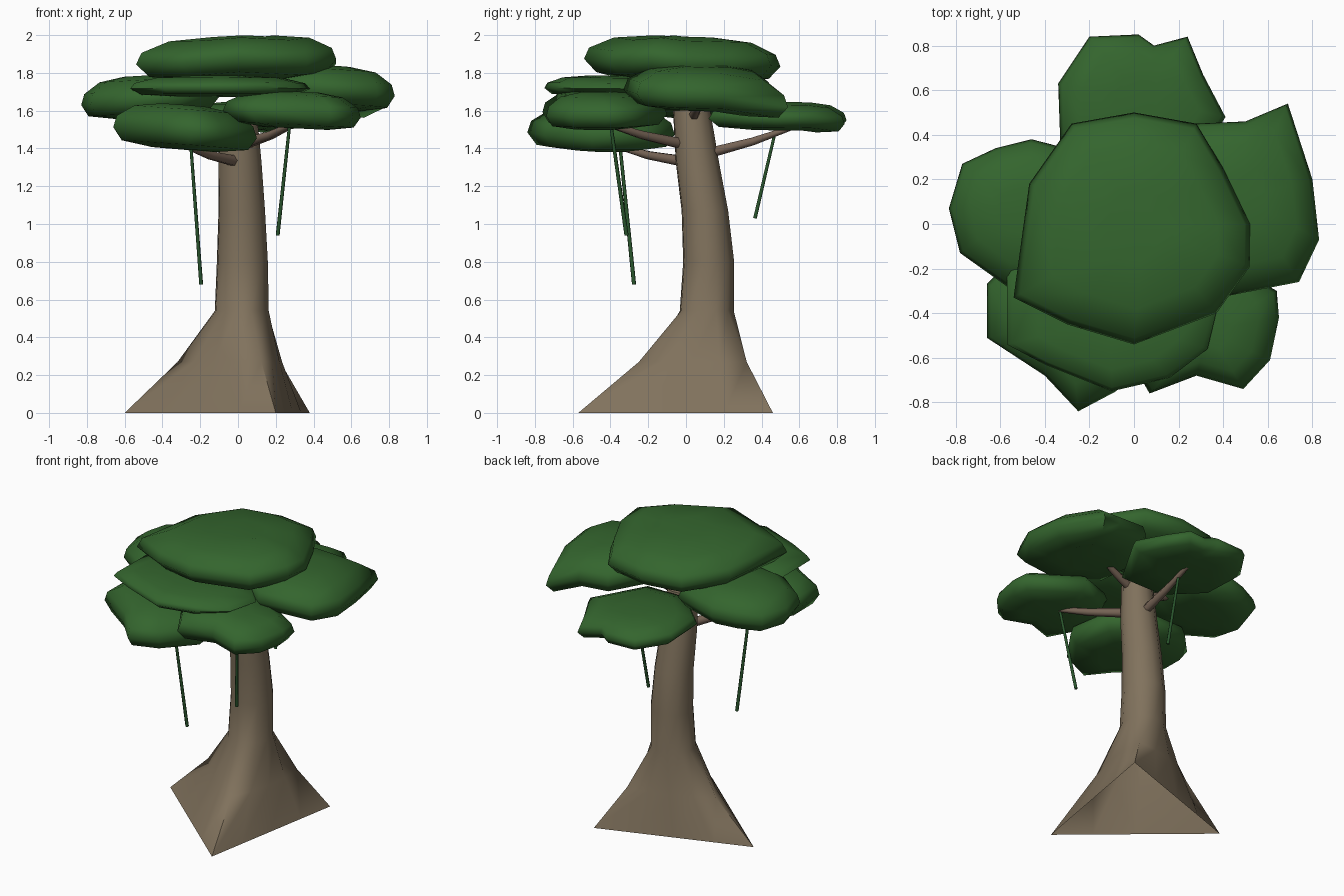
import bpy
import bmesh
import math
from mathutils import Vector

cube = bpy.data.objects.get("Cube")
if cube:
    bpy.data.objects.remove(cube, do_unlink=True)


def make_material(name, color):
    mat = bpy.data.materials.new(name)
    mat.use_nodes = True
    mat.diffuse_color = (*color, 1)
    mat.node_tree.nodes["Principled BSDF"].inputs["Base Color"].default_value = (*color, 1)
    return mat


bark = make_material("bark brown", (0.22, 0.17, 0.11))
branch_bark = make_material("branch brown", (0.18, 0.125, 0.09))
leaf = make_material("leaf green", (0.034, 0.13, 0.027))
vine_green = make_material("vine green", (0.022, 0.09, 0.025))


def loft(name, rings, mat, angle, closed_base=True):
    """Skin a stack of equal rings, cap the ends and smooth the result."""
    bm = bmesh.new()
    loops = [[bm.verts.new(p) for p in ring] for ring in rings]
    count = len(loops[0])
    for low, high in zip(loops, loops[1:]):
        for i in range(count):
            j = (i + 1) % count
            bm.faces.new((low[i], low[j], high[j], high[i]))
    if closed_base:
        bm.faces.new(loops[0][::-1])
    bm.faces.new(loops[-1])
    bmesh.ops.recalc_face_normals(bm, faces=bm.faces)
    mesh = bpy.data.meshes.new(name)
    bm.to_mesh(mesh)
    bm.free()
    mesh.materials.append(mat)
    obj = bpy.data.objects.new(name, mesh)
    bpy.context.collection.objects.link(obj)
    bpy.ops.object.select_all(action="DESELECT")
    obj.select_set(True)
    bpy.context.view_layer.objects.active = obj
    bpy.ops.object.shade_smooth_by_angle(angle=math.radians(angle))


def tube(name, points, radii, mat, sides=6):
    """Tapered tube along a short path."""
    pts = [Vector(p) for p in points]
    rings = []
    for i, p in enumerate(pts):
        along = pts[min(i + 1, len(pts) - 1)] - pts[max(i - 1, 0)]
        turn = along.to_track_quat("Z", "Y")
        rings.append([p + turn @ Vector((radii[i] * math.cos(a), radii[i] * math.sin(a), 0))
                      for a in (math.tau * k / sides for k in range(sides))])
    loft(name, rings, mat, 60)


# Trunk: a round stem that flares into a three-cornered foot, open below
corners = [Vector(c) for c in ((0.38, 0.46), (-0.6, 0.12), (0.2, -0.57))]
PER_SIDE = 4


def trunk_ring(z, cx, cy, radius, flare):
    ring = []
    for side in range(3):
        for k in range(PER_SIDE):
            t = k / PER_SIDE
            foot = corners[side].lerp(corners[(side + 1) % 3], t)
            a = math.radians(50 + 120 * (side + t))
            stem = Vector((cx + radius * math.cos(a), cy + radius * math.sin(a)))
            ring.append((*stem.lerp(foot, flare), z))
    return ring


loft("trunk", [trunk_ring(*row) for row in (
    (0, 0.02, 0.1, 0.15, 1),
    (0.27, 0.02, 0.11, 0.155, 0.4),
    (0.54, 0.02, 0.11, 0.145, 0),
    (0.8, 0.023, 0.12, 0.137, 0),
    (1.07, 0.02, 0.1, 0.125, 0),
    (1.33, 0.01, 0.06, 0.116, 0),
    (1.6, 0, 0.03, 0.1, 0))], bark, 80, closed_base=False)

# Branches: each bends upward a little from the trunk to its leaf clump
branches = {
    "front_right_branch": ((0, 0, 1.33), (-0.27, -0.36, 1.41)),
    "front_left_branch": ((0.02, 0, 1.42), (0.3, -0.42, 1.53)),
    "back_branch": ((0.02, 0.1, 1.37), (0.03, 0.56, 1.51)),
    "right_branch": ((0, 0.03, 1.54), (-0.35, 0.05, 1.66)),
    "left_branch": ((0, 0.03, 1.55), (0.35, 0.08, 1.68)),
}
for name, (start, end) in branches.items():
    a, b = Vector(start), Vector(end)
    middle = a.lerp(b, 0.55) - Vector((0, 0, 0.01))
    tube(name, (a, middle, b), (0.032, 0.024, 0.015), branch_bark)

# Hanging vines
vines = {
    "front_right_vine": ((-0.25, -0.35, 1.42), (-0.195, -0.275, 0.68)),
    "front_left_vine": ((0.275, -0.4, 1.54), (0.21, -0.315, 0.94)),
    "back_vine": ((0.03, 0.48, 1.52), (0.03, 0.365, 1.03)),
}
for name, ends in vines.items():
    tube(name, ends, (0.009, 0.011), vine_green)


# Leaf clumps: domed pads lofted from an outline, tilted along x and y.
# A third number on an outline point lifts or drops that corner.
PAD_PROFILE = ((0.45, 0), (0.88, 0.1), (1, 0.38), (0.95, 0.64), (0.7, 0.9), (0.3, 1))


def clump(name, low, high, tilt, outline):
    pts = [Vector(p).to_3d() for p in outline]
    mid = sum(pts, Vector()) / len(pts)
    mid.z = 0
    slope = Vector(tilt).to_3d()
    rings = []
    for scale, height in PAD_PROFILE:
        ring = []
        for p in pts:
            offset = (p - mid) * scale
            rise = low + (high - low) * height + offset.dot(slope)
            ring.append(mid + offset + Vector((0, 0, rise)))
        rings.append(ring)
    loft(name, rings, leaf, 80)


clump("crown_clump", 1.755, 1.99, (0.01, -0.02), (
    (0.52, -0.19, 0.02), (0.52, 0), (0.4, 0.25), (0.28, 0.45), (0, 0.5), (-0.28, 0.45),
    (-0.47, 0.18), (-0.54, -0.33), (-0.3, -0.45), (0, -0.54, 0.02), (0.37, -0.4)))
clump("left_clump", 1.605, 1.835, (-0.06, -0.03), (
    (0.83, -0.07), (0.8, 0.2), (0.69, 0.54, -0.05), (0.5, 0.46), (0.28, 0.45), (0.1, 0.2),
    (0.12, -0.15), (0.38, -0.33), (0.74, -0.26)))
clump("right_clump", 1.565, 1.785, (0.06, 0), (
    (-0.83, 0.07), (-0.78, -0.13), (-0.57, -0.28), (-0.3, -0.3), (-0.1, 0),
    (-0.15, 0.3), (-0.46, 0.38), (-0.62, 0.34), (-0.77, 0.27)))
clump("back_clump", 1.495, 1.645, (0, -0.01), (
    (0.41, 0.48), (0.31, 0.67), (0.24, 0.84, -0.02), (0.09, 0.8), (0.02, 0.85), (-0.2, 0.84),
    (-0.34, 0.63), (-0.33, 0.35), (-0.1, 0.12), (0.2, 0.12)))
clump("front_clump", 1.675, 1.785, (0, -0.01), (
    (0.38, -0.35), (0.33, -0.56), (0.16, -0.69), (-0.1, -0.75), (-0.4, -0.63),
    (-0.57, -0.54), (-0.57, -0.2), (-0.3, -0.05), (0.15, -0.05)))
clump("front_right_clump", 1.395, 1.63, (-0.08, -0.01), (
    (-0.66, -0.27), (-0.66, -0.51), (-0.4, -0.68), (-0.25, -0.84), (-0.08, -0.75),
    (0.1, -0.5), (0.05, -0.2), (-0.2, -0.06), (-0.5, -0.1)))
clump("front_left_clump", 1.505, 1.7, (-0.05, 0), (
    (0.64, -0.3), (0.65, -0.42), (0.61, -0.61), (0.49, -0.74), (0.28, -0.68),
    (0.07, -0.76), (-0.08, -0.5), (0.05, -0.2), (0.3, -0.1)))
